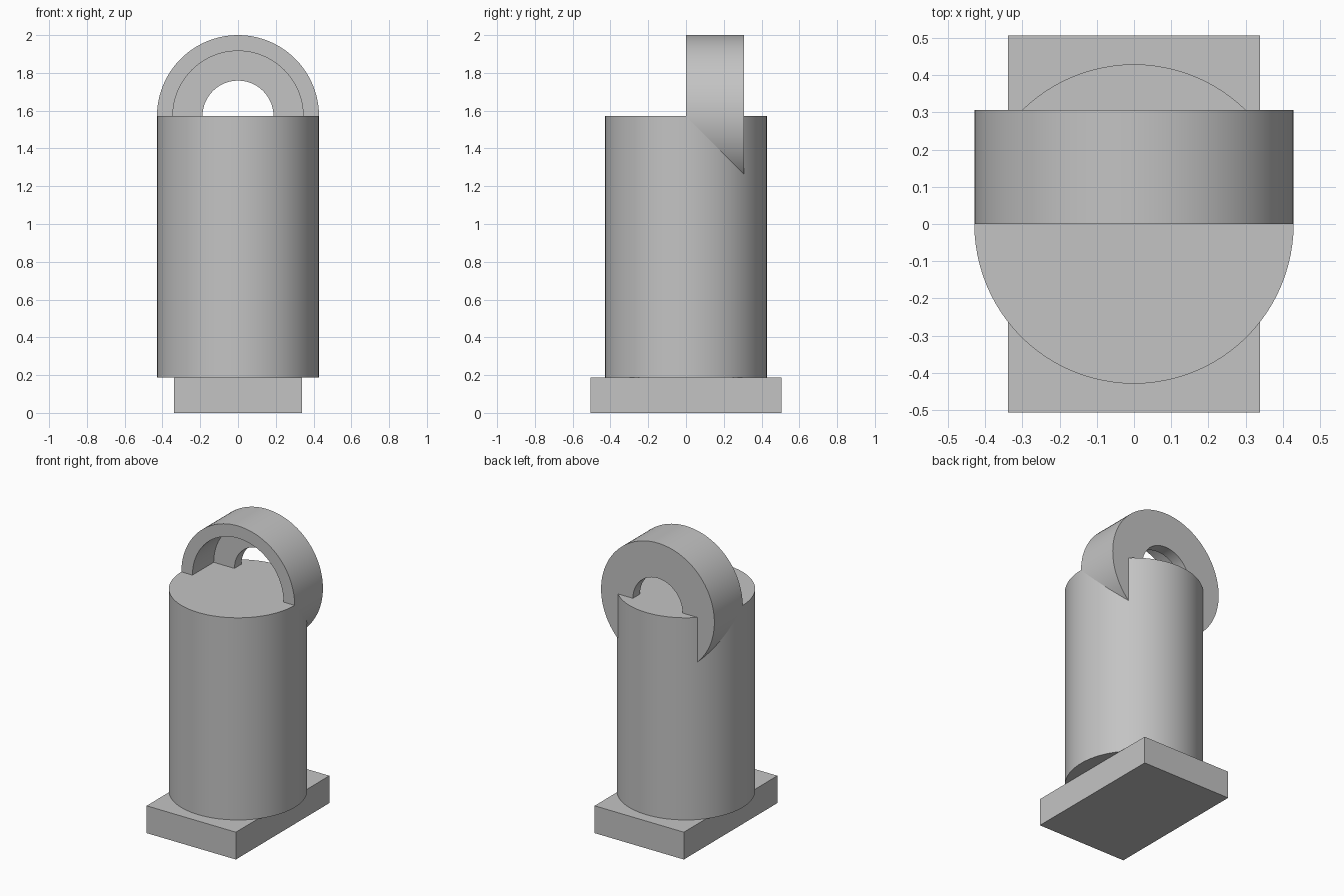
import bpy, bmesh, math
from mathutils import Matrix, Vector

RADIUS = 0.429
BASE_X, BASE_Y, BASE_H = 0.676, 1.012, 0.187
BODY_TOP = 2 - RADIUS
SEGMENTS = 96

cube = bpy.data.objects.get("Cube")
if cube:
    bpy.data.objects.remove(cube, do_unlink=True)

grey = bpy.data.materials.new("plain grey")
grey.use_nodes = True
colour = (0.55, 0.55, 0.55, 1)
grey.diffuse_color = colour
grey.node_tree.nodes["Principled BSDF"].inputs["Base Color"].default_value = colour


def finish(name, bm, smooth=False):
    bmesh.ops.recalc_face_normals(bm, faces=bm.faces)
    mesh = bpy.data.meshes.new(name)
    bm.to_mesh(mesh)
    bm.free()
    mesh.materials.append(grey)
    obj = bpy.data.objects.new(name, mesh)
    bpy.context.collection.objects.link(obj)
    if smooth:
        bpy.ops.object.select_all(action="DESELECT")
        obj.select_set(True)
        bpy.context.view_layer.objects.active = obj
        bpy.ops.object.shade_smooth_by_angle(angle=math.radians(30))
    return obj


# Rectangular foot plate
bm = bmesh.new()
bmesh.ops.create_cube(bm, size=1)
bmesh.ops.scale(bm, vec=(BASE_X, BASE_Y, BASE_H), verts=bm.verts)
bmesh.ops.translate(bm, vec=(0, 0, BASE_H / 2), verts=bm.verts)
finish("base_plate", bm)

# Upright round body
bm = bmesh.new()
height = BODY_TOP - BASE_H
bmesh.ops.create_cone(bm, cap_ends=True, segments=SEGMENTS, radius1=RADIUS,
                      radius2=RADIUS, depth=height,
                      matrix=Matrix.Translation((0, 0, BASE_H + height / 2)))
finish("body_cylinder", bm, smooth=True)

# Stepped ring: deep front recess, thin back wall with a smaller hole
BACK, WALL = 0.306, 0.23
RECESS, HOLE = 0.345, 0.188
profile = [(RADIUS, 0), (RADIUS, BACK), (HOLE, BACK),
           (HOLE, WALL), (RECESS, WALL), (RECESS, 0)]
bm = bmesh.new()
verts = [bm.verts.new((r, y, BODY_TOP)) for r, y in profile]
edges = [bm.edges.new((v, verts[(i + 1) % len(verts)])) for i, v in enumerate(verts)]
bmesh.ops.spin(bm, geom=verts + edges, cent=Vector((0, 0, BODY_TOP)),
               axis=(0, 1, 0), angle=math.tau, steps=SEGMENTS, use_merge=True)
bmesh.ops.remove_doubles(bm, verts=bm.verts, dist=0.0001)
finish("recessed_ring", bm, smooth=True)
